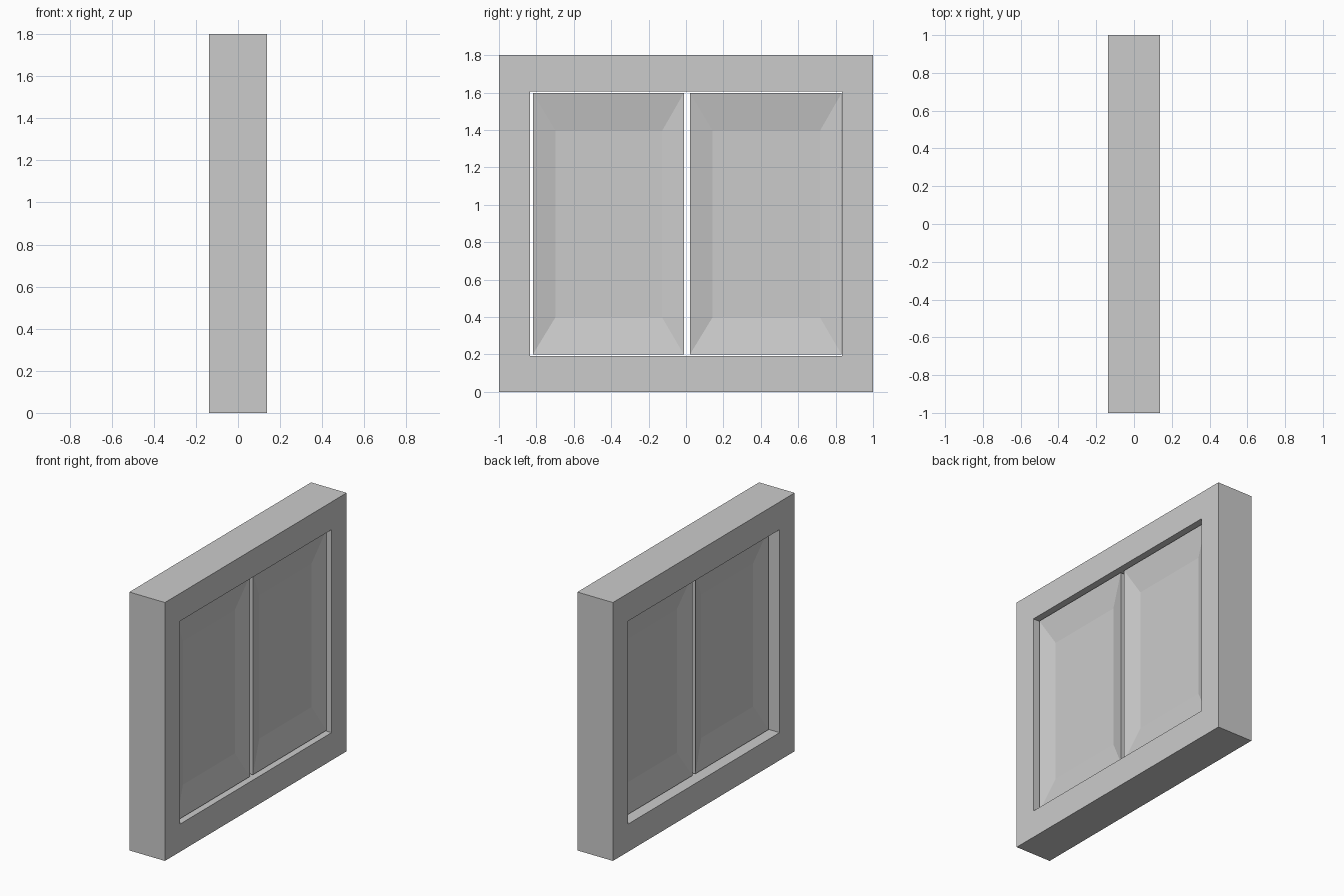
import bpy, bmesh

if "Cube" in bpy.data.objects:
    bpy.data.objects.remove(bpy.data.objects["Cube"])

def mesh_object(name, bm):
    bmesh.ops.recalc_face_normals(bm, faces=bm.faces)
    me = bpy.data.meshes.new(name)
    bm.to_mesh(me)
    bm.free()
    ob = bpy.data.objects.new(name, me)
    bpy.context.collection.objects.link(ob)
    return ob

def ring(bm, x, y0, y1, z0, z1):
    return [bm.verts.new((x, y, z)) for y, z in ((y0, z0), (y1, z0), (y1, z1), (y0, z1))]

def skin(bm, rings, closed=False):
    pairs = list(zip(rings, rings[1:])) + ([(rings[-1], rings[0])] if closed else [])
    for a, b in pairs:
        for i in range(4):
            j = (i + 1) % 4
            bm.faces.new((a[i], a[j], b[j], b[i]))

# Outer window frame
X = 0.137
outer, inner = (-1, 1, 0, 1.8), (-0.835, 0.835, 0.193, 1.607)
bm = bmesh.new()
skin(bm, [ring(bm, -X, *outer), ring(bm, X, *outer), ring(bm, X, *inner), ring(bm, -X, *inner)], True)
mesh_object("frame", bm)

# Shutter panels with dished faces
FRONT, BACK, DISH = 0.1, -0.063, 0.035
for name, y0, y1 in (("left_panel", -0.819, -0.012), ("right_panel", 0.021, 0.832)):
    edge = (y0, y1, 0.2, 1.597)
    flat = (y0 + 0.12, y1 - 0.115, 0.397, 1.397)
    bm = bmesh.new()
    rings = [ring(bm, BACK + DISH, *flat), ring(bm, BACK, *edge),
             ring(bm, FRONT, *edge), ring(bm, FRONT - DISH, *flat)]
    skin(bm, rings)
    bm.faces.new(rings[0])
    bm.faces.new(rings[-1])
    mesh_object(name, bm)
